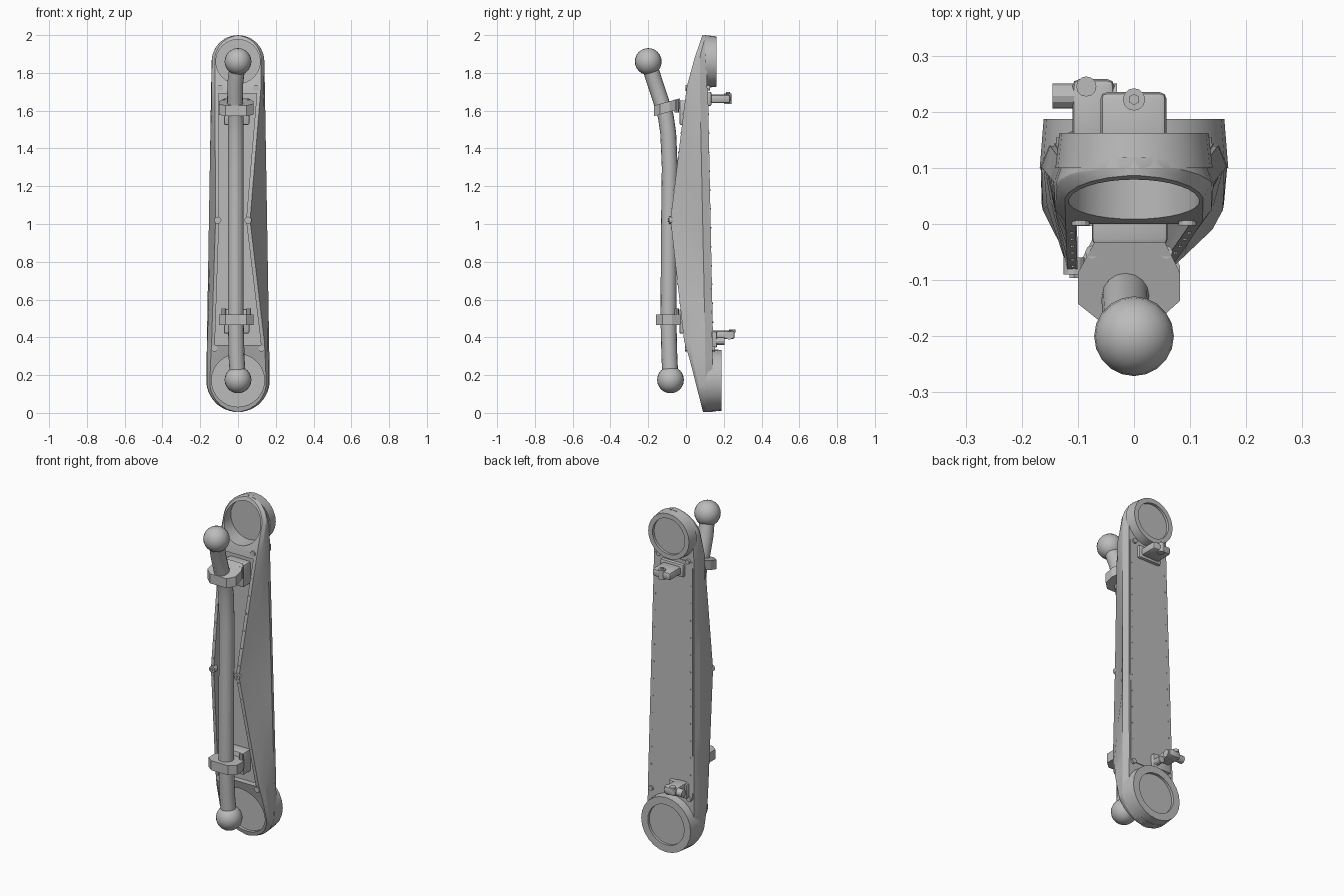
import bpy, bmesh, math
from mathutils import Vector, Matrix

cube = bpy.data.objects.get("Cube")
if cube:
    bpy.data.objects.remove(cube, do_unlink=True)

grey = bpy.data.materials.new("plain grey")
grey.use_nodes = True
COLOUR = (0.5, 0.5, 0.5, 1)
grey.diffuse_color = COLOUR
grey.node_tree.nodes["Principled BSDF"].inputs["Base Color"].default_value = COLOUR


def finish(name, bm, smooth=True):
    bmesh.ops.recalc_face_normals(bm, faces=bm.faces)
    mesh = bpy.data.meshes.new(name)
    bm.to_mesh(mesh)
    bm.free()
    ob = bpy.data.objects.new(name, mesh)
    bpy.context.collection.objects.link(ob)
    mesh.materials.append(grey)
    if smooth:
        shade(ob)
    return ob


def shade(ob):
    bpy.ops.object.select_all(action='DESELECT')
    ob.select_set(True)
    bpy.context.view_layer.objects.active = ob
    bpy.ops.object.shade_smooth_by_angle(angle=math.radians(25))


def loft(name, rings, smooth=True):
    """Skin a row of equal point rings and cap both ends."""
    bm = bmesh.new()
    rows = [[bm.verts.new(p) for p in ring] for ring in rings]
    n = len(rows[0])
    for a, b in zip(rows, rows[1:]):
        for i in range(n):
            j = (i + 1) % n
            bm.faces.new((a[i], a[j], b[j], b[i]))
    bm.faces.new(rows[0])
    bm.faces.new(rows[-1])
    return finish(name, bm, smooth)


def rod(name, start, end, r, sides=12, taper=0):
    a, b = Vector(start), Vector(end)
    d = b - a
    bm = bmesh.new()
    bmesh.ops.create_cone(bm, cap_ends=True, segments=sides, radius1=r, radius2=r - taper, depth=d.length,
                          matrix=Matrix.Translation((a + b) / 2) @ d.to_track_quat('Z', 'Y').to_matrix().to_4x4())
    return finish(name, bm)


def box(name, lo, hi, bevel=0.008):
    lo, hi = Vector(lo), Vector(hi)
    bm = bmesh.new()
    bmesh.ops.create_cube(bm, size=1, matrix=Matrix.Translation((lo + hi) / 2) @ Matrix.Diagonal((*(hi - lo), 1)))
    bmesh.ops.bevel(bm, geom=bm.edges, offset=bevel, segments=2, affect='EDGES', profile=0.5)
    return finish(name, bm)


def cut(ob, cutter):
    mod = ob.modifiers.new("cut", 'BOOLEAN')
    mod.operation, mod.solver, mod.object = 'DIFFERENCE', 'EXACT', cutter
    bpy.context.view_layer.objects.active = ob
    bpy.ops.object.modifier_apply(modifier=mod.name)
    bpy.data.objects.remove(cutter, do_unlink=True)


def lerp(table, z):
    for (z0, v0), (z1, v1) in zip(table, table[1:]):
        if z0 >= z >= z1:
            return v0 + (v1 - v0) * (z0 - z) / (z0 - z1)
    return table[0][1] if z > table[0][0] else table[-1][1]


# Proportions along the height
TOP, TOP_R, LOW, LOW_R, MID = 1.86, 0.14, 0.172, 0.168, 1.02
FRONT = [(2, .087), (1.88, .046), (1.73, .005), (1.6, -.012), (MID, -.082), (.38, -.01), (.28, .02), (.005, .09)]
BACK = [(1.7, .112), (.35, .14)]
CREASE = [(2, .1), (1.73, .025), (MID, .02), (.8, .038), (.38, .025), (.28, .035), (.005, .1)]
CREASE_IN = [(1.73, .004), (MID, .045), (.38, .006)]
INSET_L = [(2, .012), (1.73, .02), (MID, .035), (.38, .025), (.005, .012)]
INSET_R = [(2, .012), (1.73, .02), (MID, .09), (.38, .025), (.005, .012)]


def half_width(z):
    if z > TOP:
        return math.sqrt(max(TOP_R ** 2 - (z - TOP) ** 2, 0))
    if z < LOW:
        return math.sqrt(max(LOW_R ** 2 - (z - LOW) ** 2, 0))
    return LOW_R + (TOP_R - LOW_R) * (z - LOW) / (TOP - LOW)


def rim(z):
    w = half_width(z)
    return lerp(INSET_L, z) - w, w - lerp(INSET_R, z)


def body_ring(z):
    w, f, crease, inset = half_width(z), lerp(FRONT, z), lerp(CREASE, z), lerp(CREASE_IN, z)
    wide = max(lerp(BACK, z) - .038, crease + .005)
    back = max(lerp(BACK, z), wide + .015)
    left, right = rim(z)
    return [(.91 * w, back, z), (w, wide, z), (w - inset, crease, z), (right, f, z),
            (left, f, z), (.3 * inset - w, crease, z), (-w, wide, z), (-.91 * w, back, z)]


# Main arm body with its open channel
arc = [math.radians(a) for a in (82, 65, 50, 35, 20, 8)]
heights = [TOP + TOP_R * math.sin(a) for a in arc] + [1.73, 1.6, 1.4, 1.2, MID, .8, .6, .38, .28]
heights += [LOW - LOW_R * math.sin(a) for a in reversed(arc)]
body = loft("arm_body", [body_ring(z) for z in heights], smooth=False)


def channel_ring(z):
    left, right = rim(z)
    a, b = left + .022, right - .024
    return [(a, -.3, z), (b, -.3, z), (b + .005, .03, z), (a - .005, .03, z)]


cut(body, loft("channel_cutter", [channel_ring(z) for z in (1.69, 1.6, MID, .38, .36)], smooth=False))
for z, r in ((TOP, .117), (LOW, .14)):
    cut(body, rod("cup_cutter", (0, -.3, z), (0, .3, z), r, 32))
shade(body)

# Round end housings with a shallow recess behind
for name, z, r, front, back, hole in (("upper", TOP, TOP_R, .1, .162, .105), ("lower", LOW, LOW_R, .1, .187, .118)):
    ring = rod(name + "_end_housing", (0, front, z), (0, back, z), r, 24, taper=.007)
    cut(ring, rod("recess_cutter", (0, back - .015, z), (0, back + .1, z), hole, 32))
    shade(ring)

# Thin back panel
loft("back_panel", [[(s * .86 * half_width(z), lerp(BACK, z) + d, z) for s, d in ((-1, -.01), (-1, .004), (1, .004), (1, -.01))]
                    for z in (1.72, .34)])

# Ball-ended tube in front
path = [(0, -.2, 1.86), (-.014, -.165, 1.75), (-.016, -.135, 1.66), (-.012, -.107, 1.57), (-.012, -.094, 1.48),
        (-.012, -.086, 1.3), (-.012, -.09, 1), (-.012, -.093, .5), (-.008, -.088, .3), (0, -.082, .175)]
points = [Vector(p) for p in path]
tube = []
for i, p in enumerate(points):
    d = points[min(i + 1, len(points) - 1)] - points[max(i - 1, 0)]
    u = d.cross(Vector((1, 0, 0))).normalized()
    v = d.cross(u).normalized()
    tube.append([p + .042 * (u * math.cos(k * math.tau / 16) + v * math.sin(k * math.tau / 16)) for k in range(16)])
loft("tube", tube)
for name, p in (("upper_ball", points[0]), ("lower_ball", points[-1])):
    bm = bmesh.new()
    bmesh.ops.create_uvsphere(bm, u_segments=20, v_segments=12, radius=.071, matrix=Matrix.Translation(p))
    finish(name, bm)

# Clamps holding the tube, each with a bracket down to the channel floor
COLLAR = [(-.07, -.02), (-.1, -.075), (-.1, -.13), (-.065, -.158), (.045, -.158), (.082, -.125), (.082, -.075), (.055, -.02)]
for name, z, slope, shift in (("upper", 1.57, .28, -.012), ("lower", .465, 0, 0)):
    loft(name + "_clamp", [[(x, y + shift, z + h + slope * (y + .16)) for x, y in COLLAR] for h in (0, .056)])
    box(name + "_clamp_bracket", (-.075, -.035, z - .045), (.06, .05, z + .085))
    for s in (-1, 1):
        rod(name + "_clamp_bolt", (s * .066 - .009, -.05, z + .02), (s * .066 - .009, -.05, z + .088), .012, 8)

# Bolts on the widest part of the rims and bosses at the channel corners
for x in (-.107, .053):
    rod("rim_bolt", (x, -.06, MID), (x, -.09, MID), .019)
    rod("rim_bolt_head", (x, -.08, MID), (x, -.096, MID), .009, 6)
for s in (-1, 1):
    for x, z in ((.095, 1.72), (.125, .34)):
        f = lerp(FRONT, z)
        rod("corner_boss", (s * x, f + .03, z), (s * x, f - .006, z), .016)
        rod("back_boss", (s * x, .1, z), (s * x, lerp(BACK, z) + .014, z), .014)

# Rivets along the rims and the back panel
for i in range(12):
    for side in (0, 1):
        z = 1.58 - i * .1
        x = rim(z)[side] + (.011 if side == 0 else -.011)
        f = lerp(FRONT, z)
        rod("rim_rivet", (x, f + .01, z), (x, f - .003, z), .004, 6)
        x = (2 * side - 1) * .78 * half_width(z)
        rod("panel_rivet", (x, .11, z), (x, lerp(BACK, z) + .007, z), .004, 6)

# Upper back fitting
box("upper_fitting_base", (-.075, .1, 1.625), (.075, .135, 1.7))
box("upper_fitting", (-.06, .11, 1.64), (.058, .235, 1.685), .012)
rod("upper_fitting_bolt", (0, .222, 1.635), (0, .222, 1.692), .02)
rod("upper_fitting_nut", (0, .222, 1.69), (0, .222, 1.7), .01, 6)

# Lower back fitting with its cross pin
box("lower_fitting_base", (-.12, .12, .345), (0, .165, .43))
box("lower_fitting", (-.11, .13, .39), (-.035, .258, .435), .012)
rod("lower_fitting_pin", (-.145, .228, .41), (-.03, .228, .41), .022)
rod("lower_fitting_bolt", (-.085, .245, .425), (-.085, .245, .441), .018)
rod("lower_fitting_knob", (-.02, .16, .38), (-.02, .205, .38), .02)
